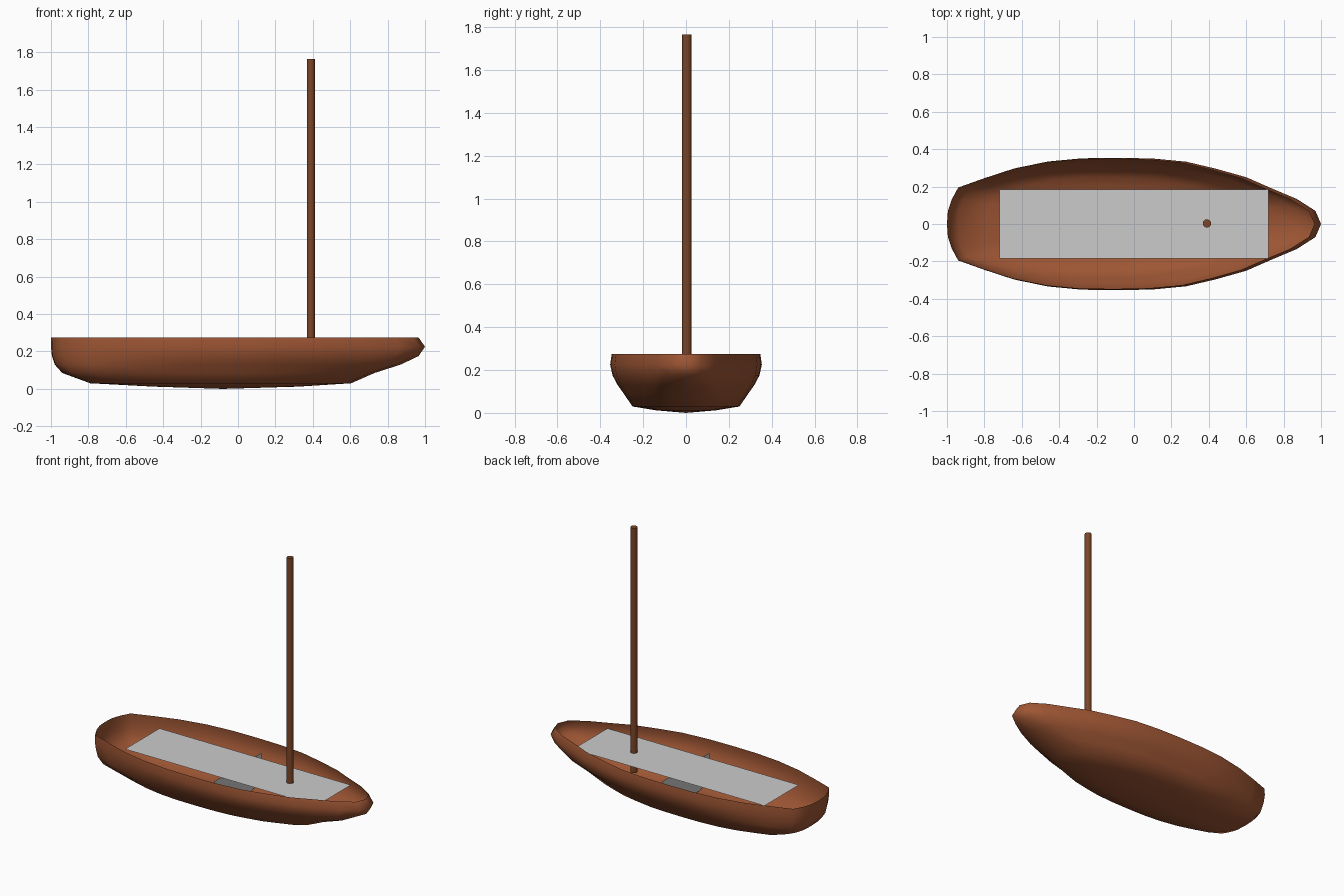
import bpy, bmesh, math

if "Cube" in bpy.data.objects:
    bpy.data.objects.remove(bpy.data.objects["Cube"])


def material(name, rgb):
    m = bpy.data.materials.new(name)
    m.diffuse_color = (*rgb, 1)
    m.use_nodes = True
    m.node_tree.nodes["Principled BSDF"].inputs["Base Color"].default_value = m.diffuse_color
    return m


def mesh_object(name, bm, mat=None):
    me = bpy.data.meshes.new(name)
    bm.to_mesh(me)
    bm.free()
    ob = bpy.data.objects.new(name, me)
    bpy.context.collection.objects.link(ob)
    if mat:
        me.materials.append(mat)
    return ob


hull_brown = material("hull_brown", (0.34, 0.092, 0.034))
mast_brown = material("mast_brown", (0.2, 0.06, 0.02))

# Half outline of the hull, stern to bow: x and half-width at the widest level
outline = [(-1, 0), (-0.995, 0.07), (-0.975, 0.13), (-0.94, 0.195), (-0.8, 0.245),
           (-0.64, 0.297), (-0.46, 0.334), (-0.28, 0.351), (-0.09, 0.354), (0.1, 0.35),
           (0.28, 0.333), (0.44, 0.295), (0.6, 0.25), (0.73, 0.193), (0.87, 0.134),
           (0.97, 0.07), (1.0, 0)]

# Hull levels: z, stern x, bow x, half-width, stern and bow bluntness powers
levels = [(0.275, -1.0, 0.965, 0.347, 1.0, 1.0), (0.225, -1.0, 1.0, 0.354, 1.0, 1.0),
          (0.175, -0.995, 0.965, 0.343, 1.0, 0.95), (0.13, -0.98, 0.87, 0.319, 0.9, 0.8),
          (0.085, -0.94, 0.73, 0.287, 0.8, 0.7), (0.03, -0.79, 0.605, 0.25, 0.85, 0.65),
          (0.012, -0.45, 0.32, 0.14, 0.75, 0.65)]

# Hull: open shell lofted through the levels, closed by a shallow bottom
bm = bmesh.new()
rings = []
for z, xs, xb, w, ps, pb in levels:
    half = [(xs + (x + 1) / 2 * (xb - xs), w * (y / 0.354) ** (ps if x < 0 else pb))
            for x, y in outline]
    loop = [(x, -y) for x, y in half] + [(x, y) for x, y in half[-2:0:-1]]
    rings.append([bm.verts.new((x, y, z)) for x, y in loop])
n = len(rings[0])
for a, b in zip(rings, rings[1:]):
    for i in range(n):
        j = (i + 1) % n
        bm.faces.new((a[i], b[i], b[j], a[j]))
keel = bm.verts.new((-0.08, 0, 0))
for i in range(n):
    bm.faces.new((rings[-1][i], keel, rings[-1][(i + 1) % n]))
bmesh.ops.recalc_face_normals(bm, faces=bm.faces)
for f in bm.faces:
    f.smooth = True
mesh_object("hull", bm, hull_brown)


def sheet(name, corners):
    b = bmesh.new()
    b.faces.new([b.verts.new(c) for c in corners])
    return mesh_object(name, b)


# Deck board and the cross bulkhead under it
DECK = 0.235
sheet("deck", [(-0.72, -0.185, DECK), (0.72, -0.185, DECK),
               (0.72, 0.185, DECK), (-0.72, 0.185, DECK)])
sheet("bulkhead", [(0, -0.25, DECK), (0, -0.25, 0.04), (0, -0.14, 0.018),
                   (0, 0.14, 0.018), (0, 0.25, 0.04), (0, 0.25, DECK)])

# Mast passing through the deck
bottom, top = 0.1, 1.765
bpy.ops.mesh.primitive_cylinder_add(vertices=16, radius=0.022, depth=top - bottom,
                                    location=(0.39, 0.003, (top + bottom) / 2))
mast = bpy.context.object
mast.name = "mast"
mast.data.materials.append(mast_brown)
bpy.ops.object.shade_smooth_by_angle(angle=math.radians(40))
